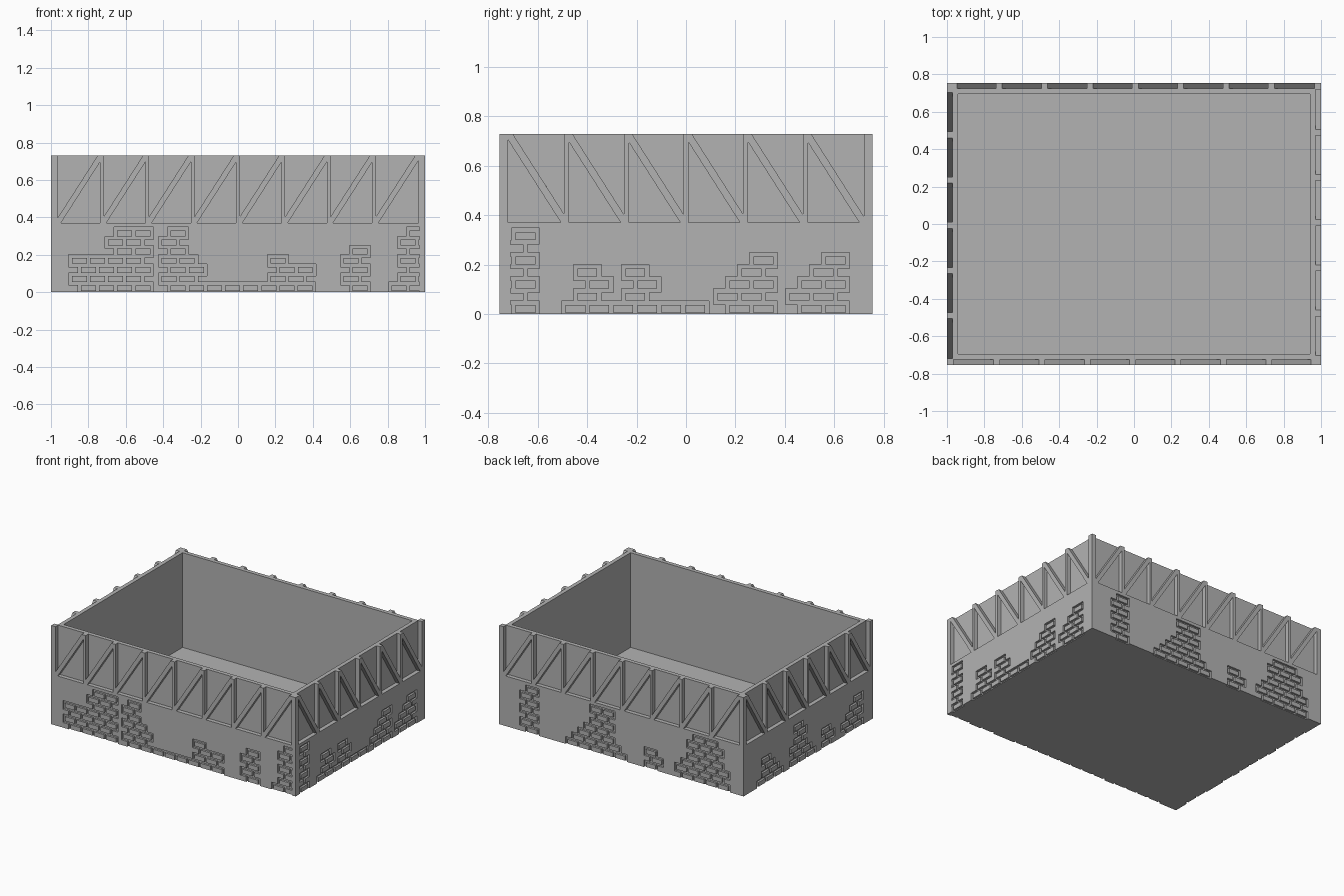
import bpy, bmesh, math
from mathutils import Matrix, Vector

cube = bpy.data.objects.get("Cube")
if cube:
    bpy.data.objects.remove(cube, do_unlink=True)

HALF_X, HALF_Y, HEIGHT = 1.0, 0.755, 0.73
LEDGE = 0.37        # top of the plastered lower wall
RECESS = 0.03       # depth of the timber frame
SKIN = 0.015        # depth of the plaster and bricks
PITCH, COURSE = 0.097, 0.049
BRICK_W, BRICK_H, MORTAR = 0.08, 0.032, 0.0165

grey = bpy.data.materials.new("stone_grey")
grey.use_nodes = True
colour = (0.45, 0.45, 0.45, 1)
grey.diffuse_color = colour
grey.node_tree.nodes["Principled BSDF"].inputs["Base Color"].default_value = colour


def finish(bm, name, matrix=Matrix()):
    bmesh.ops.recalc_face_normals(bm, faces=bm.faces)
    bm.transform(matrix)
    mesh = bpy.data.meshes.new(name)
    bm.to_mesh(mesh)
    bm.free()
    mesh.materials.append(grey)
    bpy.context.collection.objects.link(bpy.data.objects.new(name, mesh))


def prism(bm, outline, y0, y1):
    """Extrude an outline in the wall plane from depth y0 to y1."""
    face = bm.faces.new([bm.verts.new((u, y0, z)) for u, z in outline])
    new = bmesh.ops.extrude_face_region(bm, geom=[face])["geom"]
    verts = [v for v in new if isinstance(v, bmesh.types.BMVert)]
    bmesh.ops.translate(bm, verts=verts, vec=(0, y1 - y0, 0))


def rect(u0, u1, z0, z1):
    return [(u0, z0), (u1, z0), (u1, z1), (u0, z1)]


# Hollow tray: nested rectangular rings from the underside round to the floor
def build_tray():
    bm = bmesh.new()
    rings = []
    for inset, z in ((SKIN, 0), (SKIN, LEDGE), (RECESS, LEDGE),
                     (RECESS, HEIGHT), (0.06, HEIGHT), (0.06, 0.03)):
        x, y = HALF_X - inset, HALF_Y - inset
        rings.append([bm.verts.new((sx * x, sy * y, z))
                      for sx, sy in ((-1, -1), (1, -1), (1, 1), (-1, 1))])
    for a, b in zip(rings, rings[1:]):
        for i in range(4):
            j = (i + 1) % 4
            bm.faces.new((a[i], a[j], b[j], b[i]))
    bm.faces.new(rings[0])
    bm.faces.new(rings[-1])
    finish(bm, "tray_walls_and_floor")


# Timber frame: uprights and one diagonal brace in each bay
def build_frame(name, matrix, half, dist, bays, rising):
    bm = bmesh.new()
    inner = half - RECESS
    step = 2 * inner / bays
    y0, y1 = -dist + RECESS, -dist
    for i in range(1, bays):
        u = -inner + i * step
        prism(bm, rect(u - 0.01, u + 0.01, LEDGE, HEIGHT), y0, y1)
    for i in range(bays):
        lo, hi = -inner + i * step + 0.005, -inner + (i + 1) * step - 0.005
        if not rising:
            lo, hi = hi, lo
        s = 0.018 if rising else -0.018
        brace = [(lo, LEDGE), (lo + s, LEDGE), (hi, HEIGHT - 0.026),
                 (hi, HEIGHT), (hi - s, HEIGHT), (lo, LEDGE + 0.026)]
        prism(bm, brace, y0, y1)
    finish(bm, name + "_timber_frame", matrix)


# Lower wall: plaster skin broken away around patches of brick
def build_masonry(name, matrix, half, dist, patches):
    limit = half - RECESS
    bricks, gaps = [], []
    for start, rows in patches:
        for r, (offset, count) in enumerate(rows):
            z = 0.005 + r * COURSE
            for k in range(count):
                u = start + offset * PITCH / 2 + k * PITCH
                u0, u1 = max(u, -limit), min(u + BRICK_W, limit)
                if u1 - u0 < 0.01:
                    continue
                bricks.append((u0, u1, z, z + BRICK_H))
                gaps.append((max(u0 - MORTAR, -limit), min(u1 + MORTAR, limit),
                             max(z - MORTAR, 0), z + BRICK_H + MORTAR))
    boxes = bricks + gaps + [(-half, half, 0, LEDGE)]
    us = sorted({round(v, 4) for b in boxes for v in b[:2]})
    zs = sorted({round(v, 4) for b in boxes for v in b[2:]})

    def inside(u, z, group):
        return any(b[0] < u < b[1] and b[2] < z < b[3] for b in group)

    bm = bmesh.new()
    verts = {}

    def vert(u, z):
        if (u, z) not in verts:
            verts[u, z] = bm.verts.new((u, -dist + SKIN, z))
        return verts[u, z]

    for u0, u1 in zip(us, us[1:]):
        for z0, z1 in zip(zs, zs[1:]):
            u, z = (u0 + u1) / 2, (z0 + z1) / 2
            if inside(u, z, bricks) or not inside(u, z, gaps):
                bm.faces.new([vert(*p) for p in rect(u0, u1, z0, z1)])
    new = bmesh.ops.extrude_face_region(bm, geom=bm.faces[:])["geom"]
    moved = [v for v in new if isinstance(v, bmesh.types.BMVert)]
    bmesh.ops.translate(bm, verts=moved, vec=(0, -SKIN, 0))
    bmesh.ops.recalc_face_normals(bm, faces=bm.faces)
    bmesh.ops.dissolve_limit(bm, angle_limit=0.02, verts=bm.verts, edges=bm.edges)
    finish(bm, name + "_plaster_and_bricks", matrix)


# Brick patches: start of the patch, then (half-brick offset, bricks) per course
COLUMN = [(0, 1), (-1, 1)] * 3 + [(0, 1)]
STEPS = [(0, 2), (-1, 2), (0, 2), (1, 1), (2, 1)]
STUB = [(0, 1), (1, 1), (0, 1)]
front = [
    (-0.84, [(0, 4), (-1, 4), (0, 4), (-1, 4), (4, 2), (3, 2), (4, 2)]),
    (-0.36, [(0, 8), (-1, 2), (0, 2), (-1, 2), (0, 1), (-1, 1), (0, 1)]),
    (0.174, [(0, 0), (0, 2), (1, 2), (0, 1)]),
    (0.612, COLUMN[:5]),
    (0.82, [(0, 2)] + [(1, 1), (2, 1)] * 3)]
right = [
    (-0.69, [(-2, 2), (-1, 1)] * 3 + [(-2, 2)]),
    (-0.488, [(0, 6), (1, 1), (2, 1), (1, 1)]),
    (-0.488, [(0, 0), (5, 1), (6, 1), (5, 1)]),
    (0.177, STEPS), (0.468, STEPS)]
back = [
    (-0.77, COLUMN),
    (-0.44, [(0, 5), (1, 4), (2, 3), (3, 2), (4, 2), (5, 1), (4, 2)]),
    (0.2, STUB),
    (0.5, [(0, 4), (-1, 4), (0, 4), (1, 3), (2, 2), (1, 3), (2, 2)])]
left = [
    (-0.58, [(0, 3), (1, 2), (2, 1), (1, 1)]),
    (-0.2, [(0, 3), (1, 2), (0, 2), (1, 1), (2, 1), (1, 1)]),
    (0.17, STUB), (0.45, STEPS)]

build_tray()
for i, (name, patches) in enumerate((("front", front), ("right_hand", right),
                                     ("back", back), ("left_hand", left))):
    turn = Matrix.Rotation(i * math.pi / 2, 4, "Z")
    long_side = i % 2 == 0
    half, dist = (HALF_X, HALF_Y) if long_side else (HALF_Y, HALF_X)
    build_frame(name, turn, half, dist, 8 if long_side else 6, long_side)
    # Short sides fit between the long ones
    build_masonry(name, turn, half if long_side else half - SKIN, dist, patches)

# Corner posts
bm = bmesh.new()
for sx in (-1, 1):
    for sy in (-1, 1):
        x0, x1 = sorted((sx * HALF_X, sx * (HALF_X - 0.035)))
        prism(bm, rect(x0, x1, LEDGE, HEIGHT), sy * HALF_Y, sy * (HALF_Y - 0.035))
finish(bm, "corner_posts")
